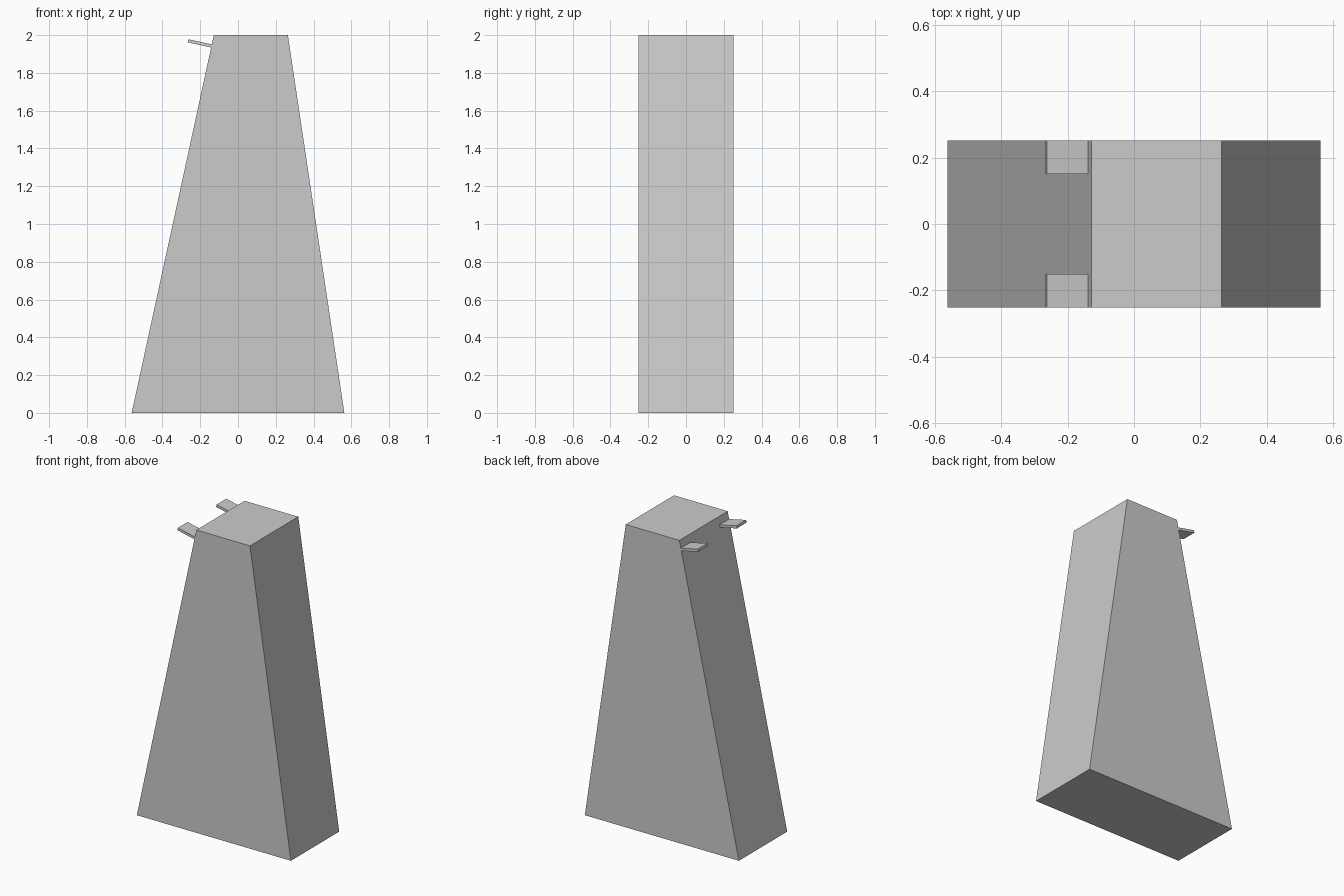
import bpy
import bmesh
from mathutils import Vector

if "Cube" in bpy.data.objects:
    bpy.data.objects.remove(bpy.data.objects["Cube"])


def extrude_profile(name, points, y0, y1):
    """Extrude an (x, z) outline from y0 to y1."""
    bm = bmesh.new()
    face = bm.faces.new([bm.verts.new((x, y0, z)) for x, z in points])
    ext = bmesh.ops.extrude_face_region(bm, geom=[face])
    verts = [g for g in ext["geom"] if isinstance(g, bmesh.types.BMVert)]
    bmesh.ops.translate(bm, verts=verts, vec=(0, y1 - y0, 0))
    bmesh.ops.recalc_face_normals(bm, faces=bm.faces)
    mesh = bpy.data.meshes.new(name)
    bm.to_mesh(mesh)
    bm.free()
    obj = bpy.data.objects.new(name, mesh)
    bpy.context.collection.objects.link(obj)
    return obj


# Tapered body
bottom_left, top_left = Vector((-0.563, 0)), Vector((-0.128, 2))
body = [bottom_left, (0.563, 0), (0.264, 2), top_left]
extrude_profile("tapered_body", body, -0.252, 0.252)

# Thin tabs standing square to the sloped left side, one at each edge
up = (top_left - bottom_left).normalized()
out = Vector((-up.y, up.x))
length, thickness = 0.127, 0.017
top = top_left - up * 0.05
low = top - up * thickness
tab = [low, top, top + out * length, low + out * length]
for label, y0, y1 in (("front", -0.252, -0.151), ("back", 0.151, 0.252)):
    extrude_profile(label + "_tab", tab, y0, y1)
